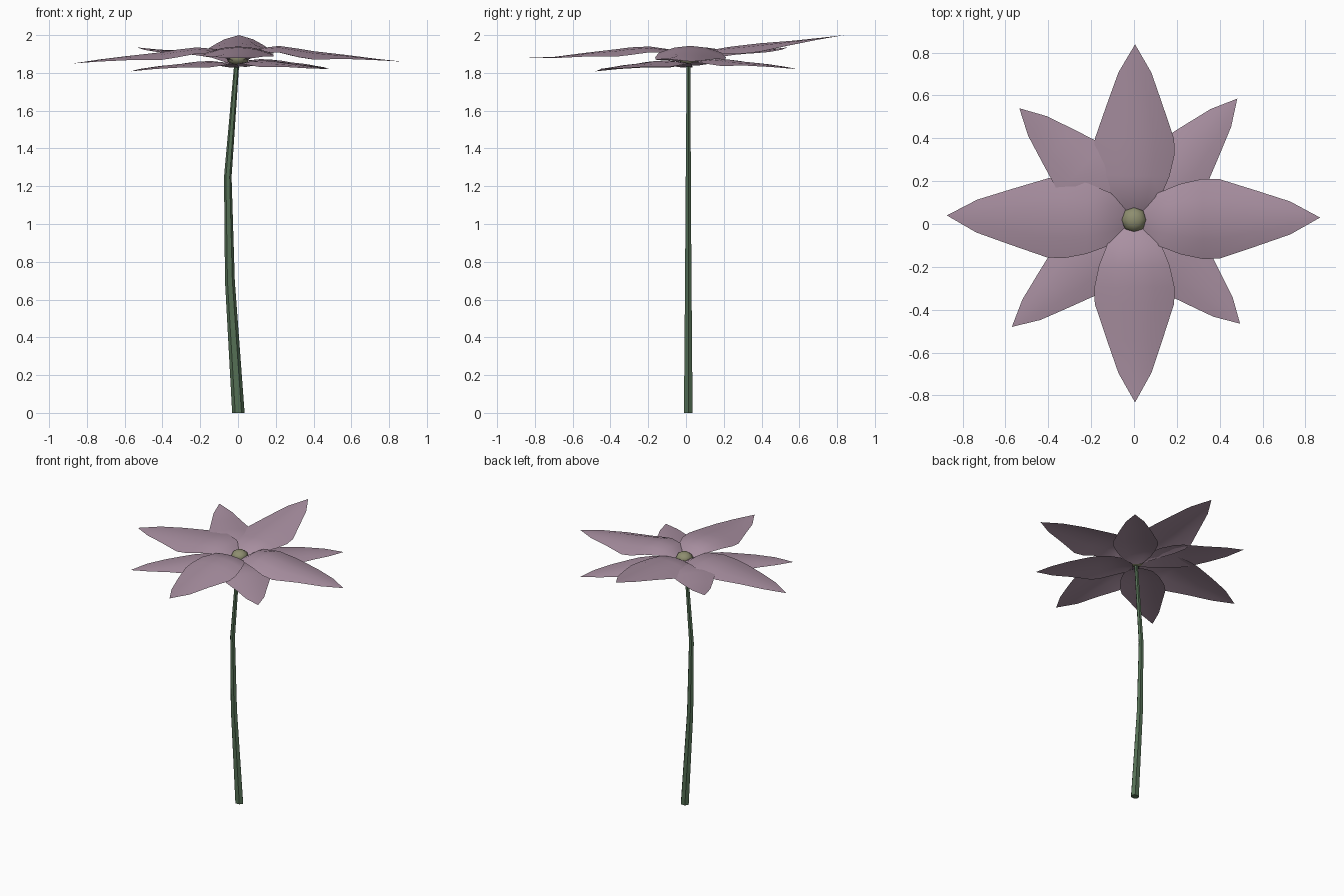
import bpy, bmesh, math
from mathutils import Vector

if "Cube" in bpy.data.objects:
    bpy.data.objects.remove(bpy.data.objects["Cube"])


def material(name, rgb):
    m = bpy.data.materials.new(name)
    m.diffuse_color = (*rgb, 1)
    m.use_nodes = True
    m.node_tree.nodes["Principled BSDF"].inputs["Base Color"].default_value = m.diffuse_color
    return m


PETAL = material("petal_mauve", (0.40, 0.28, 0.36))
STEM = material("stem_green", (0.09, 0.16, 0.09))
HEART = material("heart_olive", (0.27, 0.27, 0.16))
CX, CY = 0.0, 0.02


def finish(name, bm, mat, angle=60):
    me = bpy.data.meshes.new(name)
    bm.to_mesh(me)
    bm.free()
    me.materials.append(mat)
    ob = bpy.data.objects.new(name, me)
    bpy.context.collection.objects.link(ob)
    bpy.ops.object.select_all(action='DESELECT')
    ob.select_set(True)
    bpy.context.view_layer.objects.active = ob
    bpy.ops.object.shade_smooth_by_angle(angle=math.radians(angle))
    return ob


# Petal: outline as (fraction of length, fraction of half width)
OUTLINE = [(0.03, 0.25), (0.13, 0.66), (0.25, 0.88), (0.37, 1.0),
           (0.46, 0.99), (0.66, 0.69), (0.84, 0.41)]


def petal(name, tip, half, heights, drop=0.045, roll=0.0):
    # heights: ridge height at each outline station; last one is the tip
    d = Vector((tip[0] - CX, tip[1] - CY))
    length = d.length
    d.normalize()
    side = Vector((-d.y, d.x))
    bm = bmesh.new()
    rows = []
    for (u, w), z in zip(OUTLINE, heights):
        row = []
        for t in (-1, -0.5, 0, 0.5, 1):
            p = Vector((CX, CY)) + d * u * length + side * t * w * half
            row.append(bm.verts.new((p.x, p.y, z - drop * w * w * t * t + roll * t * w)))
        rows.append(row)
    for a, b in zip(rows, rows[1:]):
        for i in range(4):
            bm.faces.new((a[i], b[i], b[i + 1], a[i + 1]))
    end = bm.verts.new((tip[0], tip[1], heights[-1]))
    for i in range(4):
        bm.faces.new((rows[-1][i], end, rows[-1][i + 1]))
    bm.normal_update()
    for f in bm.faces:
        if f.normal.z < 0:
            f.normal_flip()
    finish(name, bm, PETAL)


# Upper ring of four long petals
level = [1.87, 1.925, 1.94, 1.935, 1.925, 1.905, 1.885]
petal("upper_petal_back", (0.005, 0.838), 0.187,
      [1.87, 1.92, 1.937, 1.949, 1.957, 1.97, 1.985, 2.0])
petal("upper_petal_front", (0.005, -0.832), 0.187, level + [1.88], 0.04)
petal("upper_petal_right", (0.868, 0.03), 0.187,
      [1.87, 1.93, 1.943, 1.928, 1.915, 1.895, 1.875, 1.86])
petal("upper_petal_left", (-0.873, 0.04), 0.187,
      [1.87, 1.925, 1.935, 1.923, 1.91, 1.89, 1.87, 1.85], 0.03, -0.012)

# Lower ring of four diagonal petals
low = [1.84, 1.865, 1.873, 1.87, 1.862, 1.85, 1.835]
petal("lower_petal_back_right", (0.482, 0.585), 0.155, low + [1.82], 0.025)
petal("lower_petal_front_right", (0.495, -0.465), 0.155,
      [z - 0.007 for z in low] + [1.82], 0.025)
petal("lower_petal_front_left", (-0.57, -0.48), 0.155,
      [z - 0.01 for z in low] + [1.808], 0.025)
petal("lower_petal_back_left", (-0.535, 0.54), 0.155,
      [1.85, 1.89, 1.91, 1.922, 1.924, 1.92, 1.925, 1.935], 0.02)

# Flower heart
bm = bmesh.new()
bmesh.ops.create_uvsphere(bm, u_segments=8, v_segments=6, radius=1)
for v in bm.verts:
    v.co = Vector((CX + v.co.x * 0.06, CY + v.co.y * 0.06, 1.88 + v.co.z * 0.042))
finish("flower_heart", bm, HEART)

# Bent, tapering stem: x, y, z, x radius, y radius
SIDES = 6
path = [(0.002, 0.012, 0.0, 0.033, 0.024), (-0.043, 0.012, 0.7, 0.026, 0.018),
        (-0.054, 0.012, 1.25, 0.02, 0.014), (-0.006, 0.014, 1.86, 0.013, 0.011)]
bm = bmesh.new()
rings = []
for x, y, z, rx, ry in path:
    rings.append([bm.verts.new((x + rx * math.cos(k * math.tau / SIDES),
                                y + ry * math.sin(k * math.tau / SIDES) * 1.1, z))
                  for k in range(SIDES)])
for a, b in zip(rings, rings[1:]):
    for k in range(SIDES):
        n = (k + 1) % SIDES
        bm.faces.new((a[k], a[n], b[n], b[k]))
bm.faces.new(rings[0][::-1])
bm.faces.new(rings[-1])
finish("stem", bm, STEM, 30)
